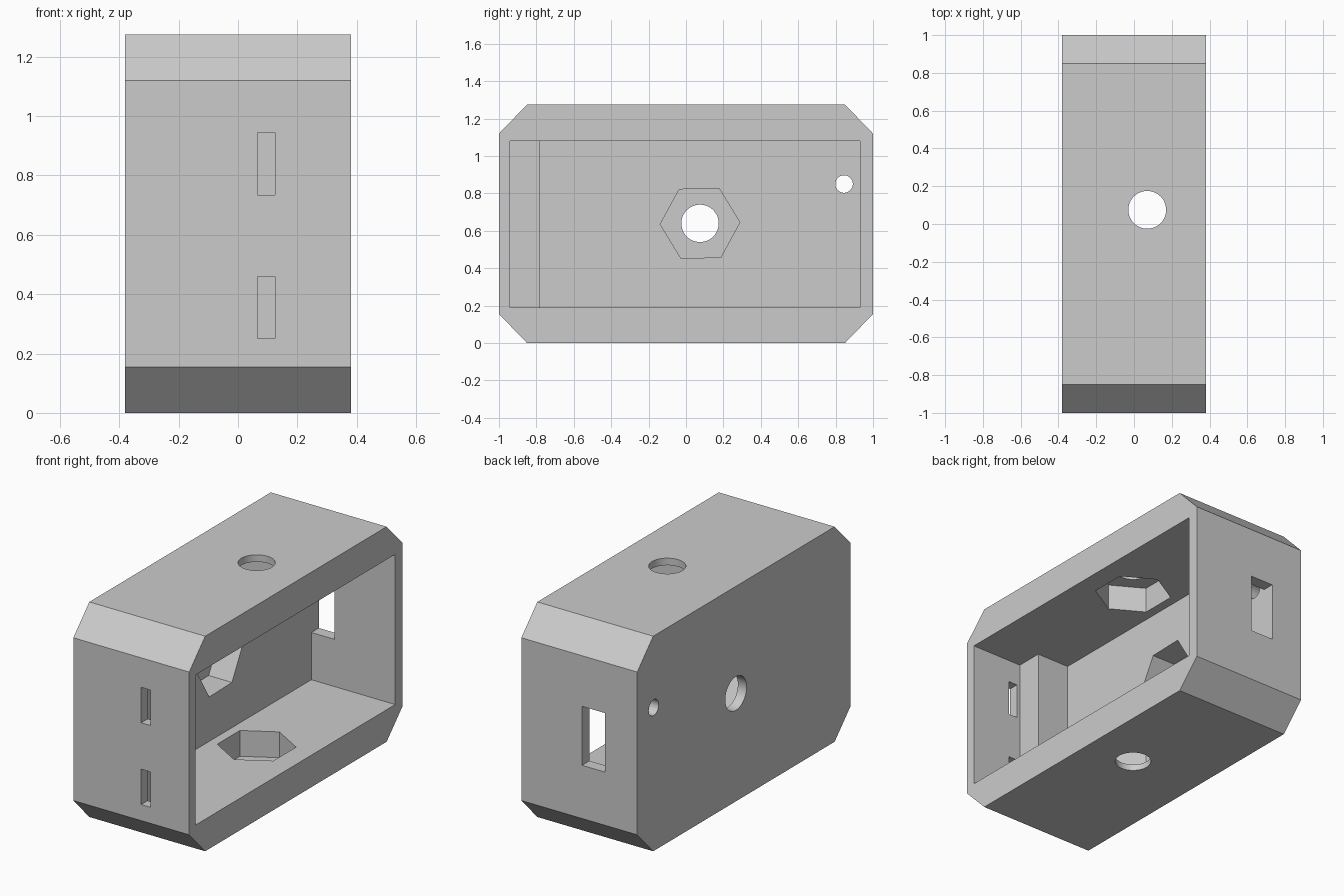
import bpy
import bmesh
import math
from mathutils import Matrix, Vector

default = bpy.data.objects.get("Cube")
if default:
    bpy.data.objects.remove(default, do_unlink=True)

grey = bpy.data.materials.new("light_grey")
grey.use_nodes = True
colour = (0.6, 0.6, 0.6, 1)
grey.diffuse_color = colour
grey.node_tree.nodes["Principled BSDF"].inputs["Base Color"].default_value = colour

HALF_WIDTH, HEIGHT = 0.38, 1.275
FLOOR_X = -0.17                      # inner face of the closed side
BOLT_X, BOLT_Y, BOLT_Z = 0.07, 0.075, 0.64
HOLE_RADIUS, NUT_RADIUS, NUT_DEPTH = 0.1, 0.213, 0.153
INNER_BOTTOM, INNER_TOP = 0.19, 1.08


def make_object(name, bm):
    bmesh.ops.recalc_face_normals(bm, faces=bm.faces)
    mesh = bpy.data.meshes.new(name)
    bm.to_mesh(mesh)
    bm.free()
    mesh.materials.append(grey)
    obj = bpy.data.objects.new(name, mesh)
    bpy.context.collection.objects.link(obj)
    return obj


def box(name, low, high):
    low, high = Vector(low), Vector(high)
    bm = bmesh.new()
    size = Matrix.Diagonal(high - low).to_4x4()
    bmesh.ops.create_cube(bm, size=1, matrix=Matrix.Translation((low + high) / 2) @ size)
    return make_object(name, bm)


def prism(name, sides, radius, start, end, twist=0):
    """Cylinder or hexagonal prism between two points."""
    start, end = Vector(start), Vector(end)
    axis = end - start
    turn = Matrix.Rotation(math.pi / 2, 4, 'Y') if abs(axis.x) > abs(axis.z) else Matrix()
    bm = bmesh.new()
    bmesh.ops.create_cone(
        bm, cap_ends=True, segments=sides, radius1=radius, radius2=radius, depth=axis.length,
        matrix=Matrix.Translation((start + end) / 2) @ turn @ Matrix.Rotation(twist, 4, 'Z'))
    return make_object(name, bm)


# Housing: chamfered outline swept across the width
bm = bmesh.new()
outline = [(-1, 0.155), (-0.85, 0), (0.85, 0), (1, 0.155),
           (1, 1.12), (0.85, HEIGHT), (-0.85, HEIGHT), (-1, 1.12)]
side = bm.faces.new([bm.verts.new((-HALF_WIDTH, y, z)) for y, z in outline])
swept = bmesh.ops.extrude_face_region(bm, geom=[side])
bmesh.ops.translate(bm, vec=(2 * HALF_WIDTH, 0, 0),
                    verts=[v for v in swept["geom"] if isinstance(v, bmesh.types.BMVert)])
housing = make_object("housing", bm)

# Main cavity, and the shallower pocket that leaves a ledge at the front
cutters = [
    box("cavity_cutter", (FLOOR_X, -0.78, INNER_BOTTOM), (0.6, 0.93, INNER_TOP)),
    box("ledge_cutter", (0.044, -0.94, INNER_BOTTOM), (0.6, -0.6, INNER_TOP)),
    box("back_window_cutter", (FLOOR_X, 0.8, 0.47), (-0.018, 1.2, 0.82)),
]

# Two strap slots in the front wall
for low, high in ((0.25, 0.46), (0.735, 0.945)):
    cutters.append(box("front_slot_cutter", (0.065, -1.2, low), (0.125, -0.85, high)))

# Small hole through the closed side
cutters.append(prism("cable_hole_cutter", 32, 0.047, (-0.6, 0.845, 0.85), (-0.1, 0.845, 0.85)))

# Bolt holes with hexagonal nut pockets: closed side, top and bottom
for base, out in (
    (Vector((FLOOR_X, BOLT_Y, BOLT_Z)), Vector((-1, 0, 0))),
    (Vector((BOLT_X, BOLT_Y, INNER_TOP)), Vector((0, 0, 1))),
    (Vector((BOLT_X, BOLT_Y, INNER_BOTTOM)), Vector((0, 0, -1))),
):
    inside = base - out * 0.05
    twist = math.radians(1.4) if out.x else 0
    cutters.append(prism("nut_pocket_cutter", 6, NUT_RADIUS, inside, base + out * NUT_DEPTH, twist))
    cutters.append(prism("bolt_hole_cutter", 48, HOLE_RADIUS, inside, base + out * 0.4))

# Carve every opening, then discard the cutters
bpy.ops.object.select_all(action='DESELECT')
bpy.context.view_layer.objects.active = housing
housing.select_set(True)
for cutter in cutters:
    carve = housing.modifiers.new("carve", 'BOOLEAN')
    carve.operation = 'DIFFERENCE'
    carve.solver = 'EXACT'
    carve.object = cutter
    bpy.ops.object.modifier_apply(modifier=carve.name)
    bpy.data.objects.remove(cutter, do_unlink=True)

bpy.ops.object.shade_smooth_by_angle(angle=math.radians(30))
